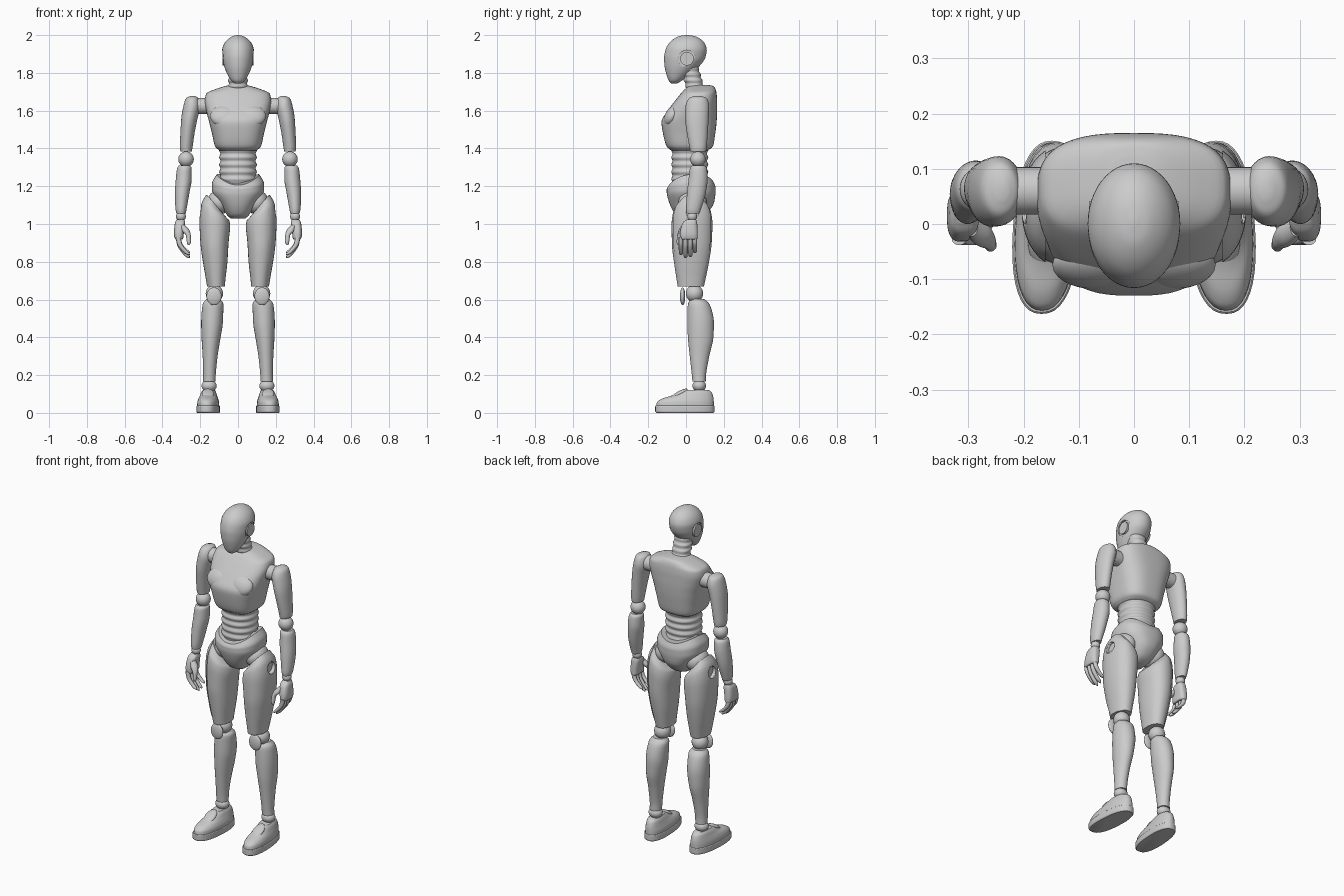
import bpy, bmesh, math
from mathutils import Matrix, Vector, Euler


def finish(name, bm, mirror=False, cutters=(), angle=40):
    bmesh.ops.recalc_face_normals(bm, faces=bm.faces[:])
    me = bpy.data.meshes.new(name)
    bm.to_mesh(me)
    bm.free()
    me.shade_smooth()
    me.set_sharp_from_angle(angle=math.radians(angle))
    ob = bpy.data.objects.new(name, me)
    bpy.context.collection.objects.link(ob)
    for c in cutters:
        mod = ob.modifiers.new("cut", 'BOOLEAN')
        mod.operation, mod.object = 'DIFFERENCE', c
    if mirror:
        ob.modifiers.new("mirror", 'MIRROR')
    return ob


def smooth_rows(keys, steps):
    # monotone cubic interpolation between key sections
    n = len(keys)
    d = [[b - a for a, b in zip(keys[i], keys[i + 1])] for i in range(n - 1)]
    m = [d[0]] + [[2 * a * b / (a + b) if a * b > 0 else 0 for a, b in zip(d[i - 1], d[i])]
                  for i in range(1, n - 1)] + [d[-1]]
    rows = []
    for i in range(n - 1):
        for k in range(steps):
            t = k / steps
            h = (2*t**3 - 3*t*t + 1, t**3 - 2*t*t + t, 3*t*t - 2*t**3, t**3 - t*t)
            rows.append([h[0]*a + h[1]*p + h[2]*b + h[3]*q
                         for a, p, b, q in zip(keys[i], m[i], keys[i + 1], m[i + 1])])
    return rows + [list(keys[-1])]


def loft(name, keys, e=2.0, n=40, steps=4, skew=0, clip=None, **kw):
    # keys: z, x0, x1, y0, y1, then optional tilt in x, tilt in y, side lift
    keys = [tuple(k) + (0,) * (8 - len(k)) for k in keys]
    bm = bmesh.new()
    rings = []
    for z, x0, x1, y0, y1, tx, ty, lift in smooth_rows(keys, steps):
        ring = []
        for i in range(n):
            a = 2 * math.pi * i / n
            c, s = math.cos(a), math.sin(a)
            c, s = math.copysign(abs(c)**(2/e), c), math.copysign(abs(s)**(2/e), s)
            y = (y0 + y1) / 2 + (y1 - y0) / 2 * s
            x = (x0 + x1) / 2 + (x1 - x0) / 2 * c - skew * y
            ring.append(bm.verts.new((x, y, z + tx * c + ty * s + lift * c * c)))
        rings.append(ring)
    for a, b in zip(rings, rings[1:]):
        for i in range(n):
            j = (i + 1) % n
            bm.faces.new((a[i], a[j], b[j], b[i]))
    bm.faces.new(rings[0])
    bm.faces.new(rings[-1])
    if clip:
        bmesh.ops.bisect_plane(bm, geom=bm.verts[:] + bm.edges[:] + bm.faces[:],
                               plane_co=(clip, 0, 0), plane_no=(1, 0, 0), clear_inner=True)
        bmesh.ops.holes_fill(bm, edges=[ed for ed in bm.edges if ed.is_boundary])
    return finish(name, bm, **kw)


def sym(keys):
    return [(k[0], -k[1], k[1]) + tuple(k[2:]) for k in keys]


def ball(name, loc, size, rx=0, **kw):
    bm = bmesh.new()
    mat = Matrix.LocRotScale(Vector(loc), Euler((rx, 0, 0)), Vector(size))
    bmesh.ops.create_uvsphere(bm, u_segments=32, v_segments=18, radius=1, matrix=mat)
    return finish(name, bm, **kw)


def disc(name, loc, r, depth, **kw):
    bm = bmesh.new()
    mat = Matrix.Translation(loc) @ Matrix.Rotation(math.pi / 2, 4, 'Y')
    bmesh.ops.create_cone(bm, cap_ends=True, segments=32, radius1=r, radius2=r, depth=depth, matrix=mat)
    return finish(name, bm, **kw)


def ribs(name, count, z0, z1, r, ya, yb, hy, groove):
    # stack of rounded rings, centre moving from ya to yb
    keys = []
    for i in range(2 * count + 1):
        t = i / (2 * count)
        g = 0 if i % 2 else groove
        y = ya + (yb - ya) * t
        keys.append((z0 + (z1 - z0) * t, r - g, y - hy + g, y + hy - g))
    return loft(name, sym(keys), e=2.2, steps=4)


# Head with ear discs set in round recesses
ear_cut = disc("ear_cutter", (0.095, 0.005, 1.875), 0.045, 0.045, mirror=True)
ear_cut.hide_render = True
loft("head", sym([(1.745, .018, -.078, -.045), (1.76, .037, -.092, -.02), (1.80, .06, -.106, .03),
                  (1.84, .075, -.114, .075), (1.88, .083, -.116, .102), (1.92, .084, -.109, .11),
                  (1.955, .073, -.092, .1), (1.983, .048, -.06, .072), (1.996, .024, -.03, .04),
                  (2.0, .005, -.002, .012)]), n=48, cutters=[ear_cut])
disc("ear_disc", (0.07, 0.005, 1.875), 0.036, 0.024, mirror=True)
ribs("neck", 5, 1.68, 1.84, 0.053, 0.06, 0.015, 0.05, 0.005)

# Torso
loft("chest", sym([(1.39, .1, -.08, .115), (1.41, .121, -.102, .142), (1.48, .138, -.122, .155),
                   (1.54, .153, -.13, .162), (1.60, .168, -.097, .165), (1.65, .176, -.06, .165),
                   (1.69, .168, -.028, .162), (1.712, .125, -.008, .157), (1.73, .068, .015, .145),
                   (1.736, .04, .03, .12)]), e=2.8, n=64)
ball("pectoral", (0.07, -0.074, 1.572), (0.078, 0.037, 0.062), rx=-0.5, mirror=True)
ribs("waist", 6, 1.18, 1.41, 0.1, 0.02, 0.02, 0.098, 0.007)
loft("pelvis", sym([(1.03, .04, -.02, .06), (1.045, .056, -.05, .095), (1.11, .098, -.088, .148),
                    (1.165, .137, -.102, .156, 0, 0, .01), (1.19, .138, -.102, .156, 0, .005, .025),
                    (1.218, .112, -.09, .142, 0, .012, .045)]), e=2.4, n=64)

# Legs
hip_cut = disc("hip_cutter", (0.21, 0.035, 1.065), 0.034, 0.06)
hip_cut.hide_render = True
thigh = [(1.095, .062, .165, -.035, .1, .06), (1.06, .045, .19, -.068, .132, .045),
         (1.0, .042, .2, -.076, .14, .02), (.9, .05, .195, -.075, .136), (.8, .056, .182, -.064, .122),
         (.72, .065, .168, -.052, .106), (.67, .07, .16, -.044, .095)]
loft("thigh", thigh, e=2.2, mirror=True, cutters=[hip_cut])
panel = [(k[0], k[1] - .004, k[2] + .004, k[3] - .004, k[4] + .004) + k[5:] for k in thigh]
loft("thigh_outer_panel", panel, e=2.2, clip=0.16, mirror=True, cutters=[hip_cut])
ball("hip_joint", (0.1, 0.035, 1.115), (0.062, 0.075, 0.065), mirror=True)
ball("knee_joint", (0.125, 0.045, 0.632), (0.046, 0.046, 0.046), mirror=True)
ball("knee_cap", (0.127, -0.018, 0.617), (0.04, 0.014, 0.047), mirror=True)
loft("shin", [(.602, .095, .168, .03, .098), (.575, .077, .187, .01, .125), (.48, .08, .195, .007, .148),
              (.40, .092, .193, .01, .145), (.30, .108, .187, .02, .123), (.20, .118, .184, .031, .106),
              (.165, .119, .185, .034, .105)], mirror=True)
ball("ankle_joint", (0.153, 0.07, 0.143), (0.04, 0.036, 0.032), mirror=True)
loft("shoe_sole", [(0, .1, .214, -.155, .145), (.008, .096, .219, -.163, .151),
                   (.034, .096, .219, -.163, .151), (.038, .099, .216, -.16, .148)],
     e=2.4, skew=.06, mirror=True)
loft("shoe_upper", [(.03, .1, .215, -.158, .147), (.055, .101, .214, -.154, .147),
                    (.075, .107, .209, -.128, .146), (.09, .113, .203, -.08, .143),
                    (.11, .12, .196, -.035, .135), (.122, .127, .188, -.01, .118)],
     e=2.3, skew=.06, mirror=True)
ball("shoe_tongue", (0.16, -0.035, 0.102), (0.032, 0.05, 0.013), rx=0.5, mirror=True)

# Arms
disc("shoulder_axle", (0.195, 0.06, 1.625), 0.043, 0.07, mirror=True)
loft("upper_arm", [(1.678, .228, .25, .045, .08), (1.667, .21, .274, .017, .108),
                   (1.62, .2, .29, -.003, .123), (1.56, .214, .3, -.005, .12), (1.48, .23, .305, .005, .115),
                   (1.41, .24, .308, .018, .11), (1.385, .244, .305, .023, .106)], mirror=True)
ball("elbow_joint", (0.275, 0.063, 1.343), (0.041, 0.041, 0.041), mirror=True)
loft("forearm", [(1.31, .255, .313, .033, .098), (1.295, .245, .322, .021, .11), (1.24, .245, .329, .014, .115),
                 (1.16, .258, .334, .005, .104), (1.08, .272, .331, 0, .08), (1.055, .277, .326, .003, .072)],
     mirror=True)
ball("wrist_joint", (0.302, 0.033, 1.04), (0.026, 0.026, 0.026), mirror=True)

# Hands
loft("palm", [(1.025, .285, .325, .005, .053), (1.005, .28, .334, -.018, .059), (.95, .287, .339, -.032, .062),
              (.925, .29, .335, -.032, .062), (.918, .296, .33, -.026, .056)], e=2.8, mirror=True)
for i, (y, size) in enumerate([(-.027, .9), (-.002, 1.05), (.023, 1.0), (.047, .8)]):
    path = [(.93, .317, .012), (.89, .309, .012), (.858, .289, .012), (.834, .268, .011), (.825, .259, .004)]
    keys = [(.93 + (z - .93) * size, x - r * 1.1, x + r * 1.1, y - r * .95, y + r * .95) for z, x, r in path]
    loft("finger_%d" % (i + 1), keys, n=16, mirror=True)
loft("thumb", [(.995, .283, .305, -.022, .01), (.965, .256, .298, -.04, .002), (.94, .25, .276, -.046, -.018),
               (.905, .249, .271, -.05, -.027), (.89, .256, .268, -.045, -.034)], n=20, mirror=True)
